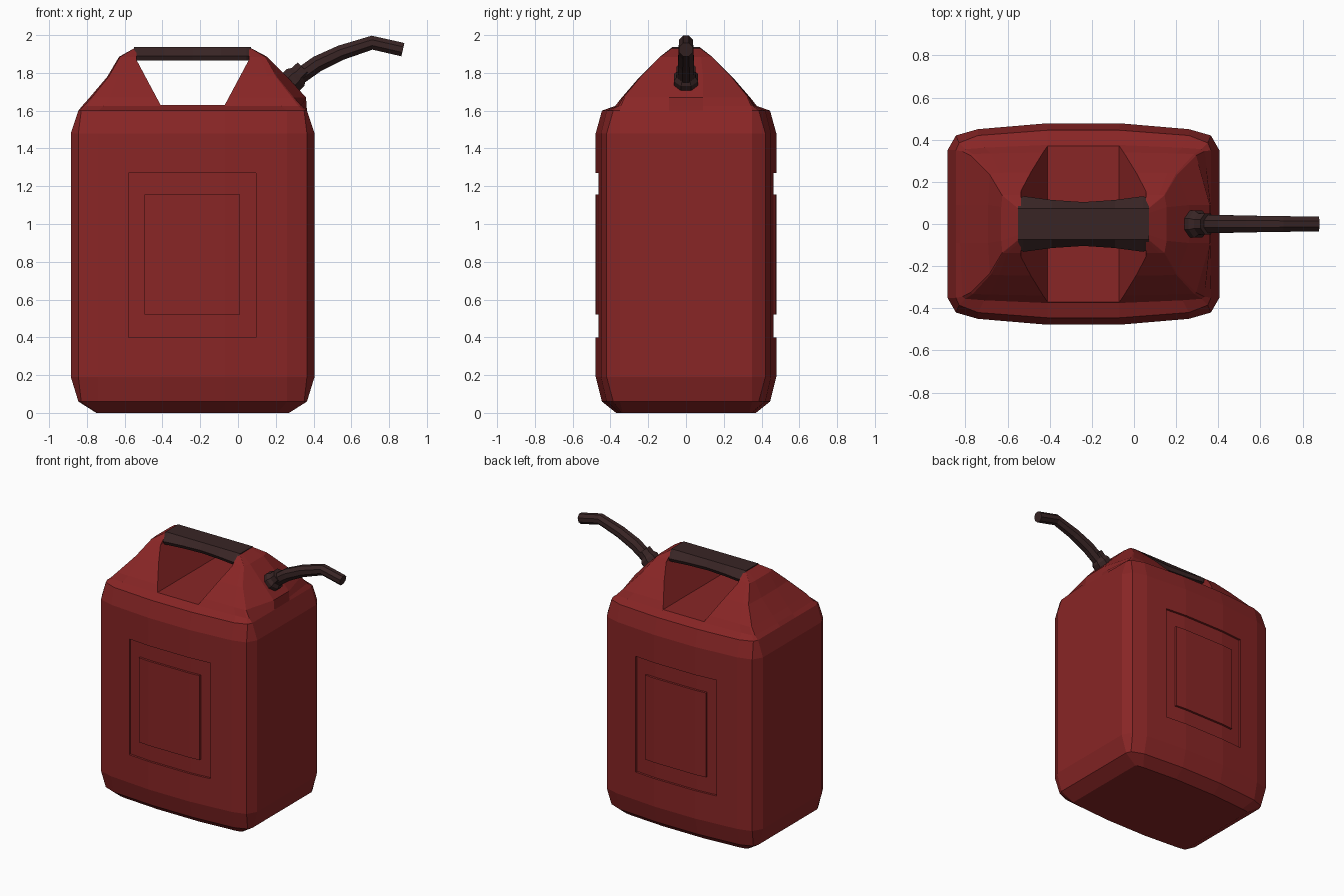
import bpy, bmesh, math
from mathutils import Vector

if "Cube" in bpy.data.objects:
    bpy.data.objects.remove(bpy.data.objects["Cube"])

CX = -0.24  # centre of the can along x


def material(name, rgb):
    m = bpy.data.materials.new(name)
    m.diffuse_color = (*rgb, 1)
    m.use_nodes = True
    m.node_tree.nodes["Principled BSDF"].inputs["Base Color"].default_value = m.diffuse_color
    return m


red = material("red_plastic", (0.25, 0.019, 0.019))
dark = material("dark_plastic", (0.04, 0.018, 0.018))


def finish(bm, name, mat):
    bmesh.ops.remove_doubles(bm, verts=bm.verts, dist=0.0005)
    bmesh.ops.recalc_face_normals(bm, faces=bm.faces)
    me = bpy.data.meshes.new(name)
    bm.to_mesh(me)
    bm.free()
    ob = bpy.data.objects.new(name, me)
    bpy.context.collection.objects.link(ob)
    me.materials.append(mat)
    return ob


def loft(name, rings, mat):
    """Skin a list of equal-length point rings and cap both ends."""
    bm = bmesh.new()
    vs = [[bm.verts.new(p) for p in r] for r in rings]
    n = len(rings[0])
    for a, b in zip(vs, vs[1:]):
        for i in range(n):
            j = (i + 1) % n
            bm.faces.new((a[i], a[j], b[j], b[i]))
    bm.faces.new(vs[0][::-1])
    bm.faces.new(vs[-1])
    return finish(bm, name, mat)


def body_ring(z, quarter, bulge=None):
    """Mirror a quarter outline; bulge pushes out the spout side."""
    right = list(quarter)
    if bulge:
        right[0] = (bulge, quarter[0][1])
    pts = [(x, y) for x, y in right] + [(-x, y) for x, y in quarter[::-1]]
    pts += [(-x, -y) for x, y in quarter] + [(x, -y) for x, y in right[::-1]]
    return [(CX + x, y, z) for x, y in pts]


def cut(ob, cutter):
    cutter.hide_render = True
    mod = ob.modifiers.new("cut", "BOOLEAN")
    mod.operation = "DIFFERENCE"
    mod.solver = "EXACT"
    mod.object = cutter
    bpy.context.view_layer.objects.active = ob
    bpy.ops.object.modifier_apply(modifier=mod.name)
    bpy.data.objects.remove(cutter)


# Can body with tapered shoulders; the spout seat bulges on +x
full = [(0.645, 0.09), (0.645, 0.35), (0.605, 0.42), (0.50, 0.45), (0.17, 0.478)]
edge = [(0.605, 0.09), (0.605, 0.35), (0.59, 0.385), (0.50, 0.42), (0.17, 0.445)]
body = loft("can_body", [
    body_ring(0, [(0.51, 0.09), (0.51, 0.335), (0.5, 0.342), (0.45, 0.35), (0.17, 0.37)]),
    body_ring(0.06, edge),
    body_ring(0.19, full),
    body_ring(1.48, full),
    body_ring(1.60, edge),
    body_ring(1.625, [(0.585, 0.09), (0.575, 0.345), (0.56, 0.355), (0.47, 0.362), (0.17, 0.375)], 0.603),
    body_ring(1.67, [(0.545, 0.09), (0.535, 0.325), (0.525, 0.332), (0.44, 0.335), (0.17, 0.34)], 0.60),
    body_ring(1.78, [(0.452, 0.09), (0.445, 0.235), (0.44, 0.24), (0.40, 0.243), (0.17, 0.245)], 0.50),
    body_ring(1.885, [(0.39, 0.08), (0.385, 0.135), (0.383, 0.137), (0.36, 0.138), (0.17, 0.138)], 0.395),
    body_ring(1.933, [(0.305, 0.05), (0.305, 0.07), (0.303, 0.071), (0.29, 0.072), (0.17, 0.072)]),
], red)

# Hand opening through the top
opening = [(0.17, 1.63), (0.297, 1.868), (0.297, 2.1)]
outline = opening + [(-x, z) for x, z in opening[::-1]]
cut(body, loft("opening_cutter", [[(CX + x, y, z) for x, z in outline] for y in (-0.7, 0.7)], red))

# Recessed frame around the panel, front and back
xs = [-0.58, -0.495, -0.41, -0.07, 0.01, 0.095]
zs = [0.40, 0.52, 1.155, 1.27]


def wall(x):
    return 0.478 - max(0, abs(x - CX) - 0.17) * 0.028 / 0.33


for side in (-1, 1):
    bm = bmesh.new()
    g = [[bm.verts.new((x, side * (wall(x) - 0.016), z)) for z in zs] for x in xs]
    for i in range(5):
        for k in range(3):
            if i in (0, 4) or k != 1:
                bm.faces.new((g[i][k], g[i + 1][k], g[i + 1][k + 1], g[i][k + 1]))
    loose = [v for v in bm.verts if not v.link_faces]
    bmesh.ops.delete(bm, geom=loose, context="VERTS")
    ext = bmesh.ops.extrude_face_region(bm, geom=bm.faces[:], use_keep_orig=True)
    for v in ext["geom"]:
        if isinstance(v, bmesh.types.BMVert):
            v.co.y = side * 0.6
    cut(body, finish(bm, "frame_cutter", red))

# Waisted grip bar bridging the opening
grip = []
for dx, w in ((-0.31, 0.118), (-0.285, 0.132), (-0.15, 0.114), (0, 0.104),
              (0.15, 0.114), (0.285, 0.132), (0.31, 0.118)):
    half = [(w - 0.012, 1.865), (w, 1.89), (0.073, 1.936)]
    sec = half + [(-y, z) for y, z in half[::-1]]
    grip.append([(CX + dx, y, z) for y, z in sec])
loft("handle_grip", grip, dark)


def tube(name, path, sides):
    """Round tube in the xz plane; path holds (x, z, radius)."""
    rings = []
    for i, (x, z, r) in enumerate(path):
        a, b = path[max(i - 1, 0)], path[min(i + 1, len(path) - 1)]
        d = Vector((b[0] - a[0], 0, b[1] - a[1])).normalized()
        up = Vector((-d.z, 0, d.x))
        ring = []
        for k in range(sides):
            t = 2 * math.pi * (k + 0.5) / sides
            ring.append(Vector((x, r * math.cos(t), z)) + up * r * math.sin(t))
        rings.append(ring)
    return loft(name, rings, dark)


# Spout collar and bent spout
tube("spout_collar", [(0.25, 1.72, 0.07), (0.305, 1.775, 0.07), (0.32, 1.79, 0.055), (0.35, 1.82, 0.053)], 8)
tube("spout", [(0.31, 1.77, 0.046), (0.42, 1.848, 0.046), (0.545, 1.907, 0.043),
               (0.71, 1.96, 0.04), (0.873, 1.923, 0.039)], 8)
